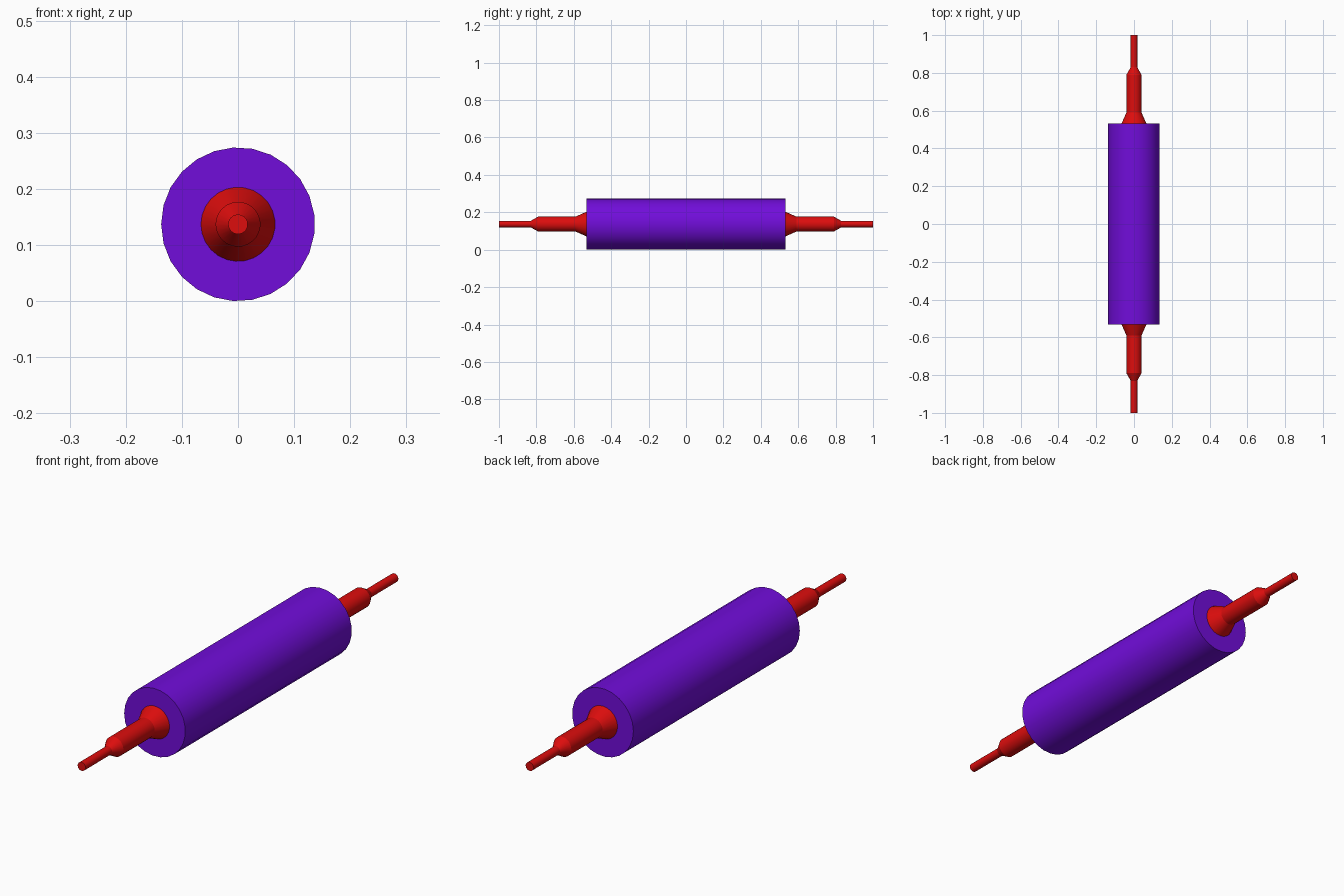
import bpy, bmesh, math

if "Cube" in bpy.data.objects:
    bpy.data.objects.remove(bpy.data.objects["Cube"])

SIDES = 25
R = 0.137          # roller radius
AXIS_Z = 0.137     # height of the shared axis


def material(name, rgb):
    m = bpy.data.materials.new(name)
    m.diffuse_color = (*rgb, 1.0)
    m.use_nodes = True
    m.node_tree.nodes["Principled BSDF"].inputs["Base Color"].default_value = m.diffuse_color
    return m


def lathe(name, profile, mat):
    """Closed solid turned around the y axis from (y, radius) points."""
    bm = bmesh.new()
    rings = []
    for y, r in profile:
        ring = []
        for i in range(SIDES):
            a = math.pi + 2 * math.pi * i / SIDES
            ring.append(bm.verts.new((r * math.cos(a), y, AXIS_Z + r * math.sin(a))))
        rings.append(ring)
    for a, b in zip(rings, rings[1:]):
        for i in range(SIDES):
            j = (i + 1) % SIDES
            bm.faces.new((a[i], a[j], b[j], b[i]))
    bm.faces.new(rings[0])
    bm.faces.new(rings[-1])
    bmesh.ops.recalc_face_normals(bm, faces=bm.faces)
    mesh = bpy.data.meshes.new(name)
    bm.to_mesh(mesh)
    bm.free()
    mesh.materials.append(mat)
    obj = bpy.data.objects.new(name, mesh)
    bpy.context.collection.objects.link(obj)
    bpy.ops.object.select_all(action='DESELECT')
    obj.select_set(True)
    bpy.context.view_layer.objects.active = obj
    bpy.ops.object.shade_smooth_by_angle(angle=math.radians(20))
    return obj


purple = material("purple", (0.165, 0.004, 0.70))
red = material("red", (0.72, 0.004, 0.004))

# Roller drum
lathe("roller", [(-0.532, R), (0.532, R)], purple)

# Stepped handles: flared collar, grip, tapered shoulder, thin end pin
steps = [(0.53, 0.067), (0.59, 0.04), (0.79, 0.04), (0.83, 0.0175), (1.0, 0.0175)]
for name, s in (("front_handle", -1), ("back_handle", 1)):
    lathe(name, [(s * y, r) for y, r in steps], red)
